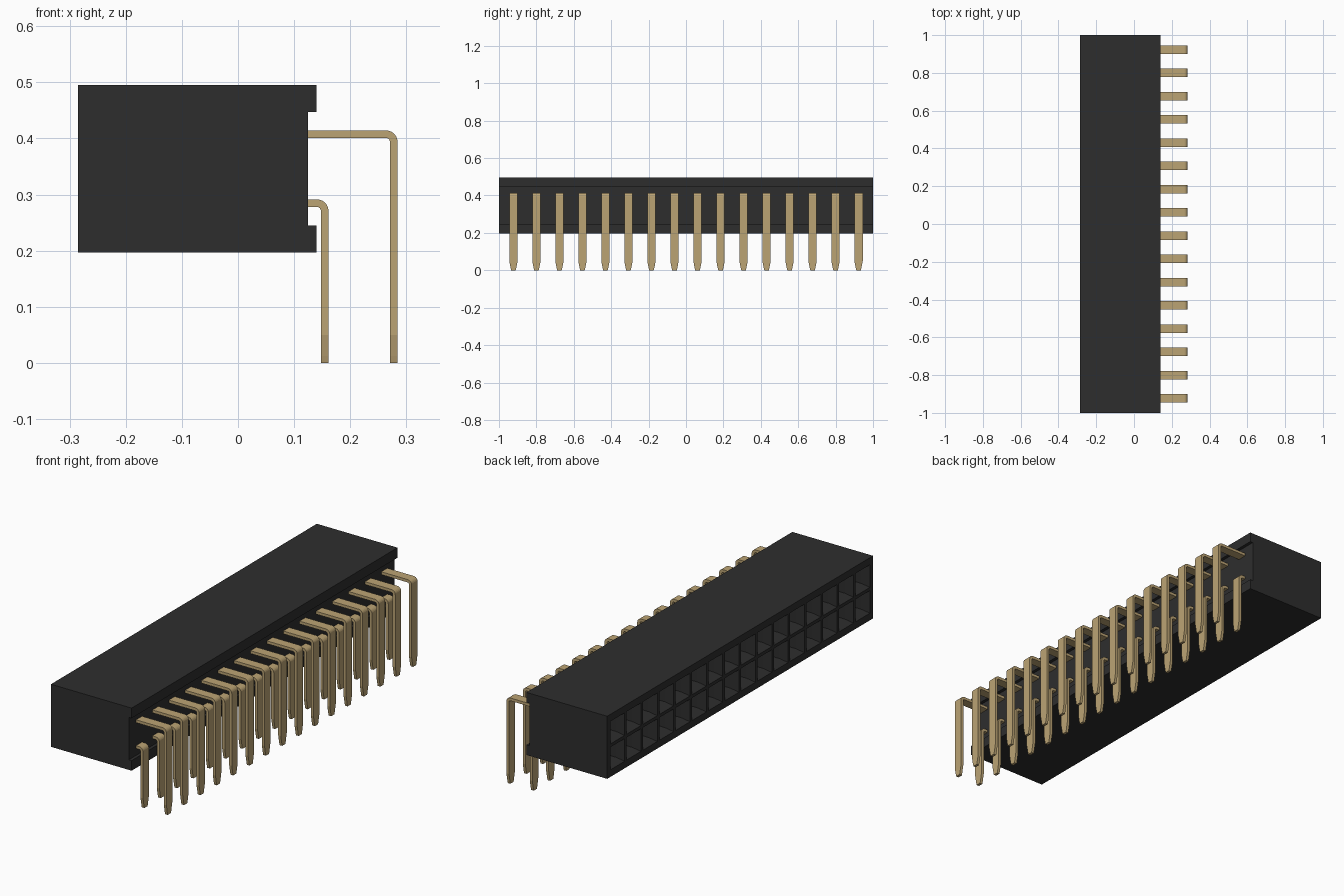
import bpy, bmesh, math
from mathutils import Vector

cube = bpy.data.objects.get("Cube")
if cube:
    bpy.data.objects.remove(cube, do_unlink=True)

PITCH, COLS = 0.123, 16
MID_Z = 0.346
FACE_X = -0.285


def material(name, rgb):
    m = bpy.data.materials.new(name)
    m.use_nodes = True
    m.diffuse_color = (*rgb, 1)
    m.node_tree.nodes["Principled BSDF"].inputs["Base Color"].default_value = (*rgb, 1)
    return m


black = material("black plastic", (0.027, 0.027, 0.027))
gold = material("gold metal", (0.5, 0.37, 0.175))


def finish(bm, name, mat):
    bmesh.ops.recalc_face_normals(bm, faces=bm.faces)
    me = bpy.data.meshes.new(name)
    bm.to_mesh(me)
    bm.free()
    me.materials.append(mat)
    return me


def place(me, name, loc=(0, 0, 0)):
    ob = bpy.data.objects.new(name, me)
    ob.location = loc
    bpy.context.collection.objects.link(ob)
    return ob


# Housing: side profile with a recessed rear face, extruded along y
profile = [(FACE_X, 0.197), (0.14, 0.197), (0.14, 0.245), (0.125, 0.245),
           (0.125, 0.447), (0.14, 0.447), (0.14, 0.495), (FACE_X, 0.495)]
bm = bmesh.new()
cap = bm.faces.new([bm.verts.new((x, -1, z)) for x, z in profile])
ext = bmesh.ops.extrude_face_region(bm, geom=[cap])
bmesh.ops.translate(bm, vec=(0, 2, 0),
                    verts=[v for v in ext["geom"] if isinstance(v, bmesh.types.BMVert)])
bmesh.ops.recalc_face_normals(bm, faces=bm.faces)


def socket_faces():
    return [f for f in bm.faces if f.normal.x < -0.9 and f.calc_center_median().x < FACE_X + 0.001]


def cut(co, no):
    faces = socket_faces()
    geom = set(faces)
    for f in faces:
        geom.update(f.edges, f.verts)
    bmesh.ops.bisect_plane(bm, geom=list(geom), plane_co=co, plane_no=no, dist=1e-5)


# Divide the mating face into one cell per socket
for k in (-1, 0, 1):
    cut((0, 0, MID_Z + k * PITCH), (0, 0, 1))
for i in range(COLS + 1):
    cut((0, (i - COLS / 2) * PITCH, 0), (0, 1, 0))
cells = [f for f in socket_faces()
         if abs(f.calc_center_median().y) < PITCH * COLS / 2
         and abs(f.calc_center_median().z - MID_Z) < PITCH]

# Sink every cell: rim, funnel, then deep hole
bmesh.ops.inset_individual(bm, faces=cells, thickness=0.011)
bmesh.ops.inset_individual(bm, faces=cells, thickness=0.022, depth=-0.035)
bmesh.ops.inset_individual(bm, faces=cells, thickness=0.0005, depth=-0.2)
place(finish(bm, "housing", black), "housing")


# Bent flat pin: centre line offset to both sides, then tapered tip
def pin_mesh(name, drop_x, top_z):
    half, width, tip = 0.0068, 0.0225, 0.012
    r = 0.0135
    path = [(Vector((-0.04, top_z)), Vector((0, 1)))]
    for k in range(7):
        a = math.pi / 2 * (1 - k / 6)
        n = Vector((math.cos(a), math.sin(a)))
        path.append((Vector((drop_x - r, top_z - r)) + n * r, n))
    path += [(Vector((drop_x, z)), Vector((1, 0))) for z in (0.05, 0.012, 0)]
    widths = [width] * (len(path) - 2) + [tip + 0.003, tip]
    bm = bmesh.new()
    rings = []
    for (p, n), w in zip(path, widths):
        a, b = p + n * half, p - n * half
        rings.append([bm.verts.new((q.x, y, q.y))
                      for q, y in ((a, -w), (a, w), (b, w), (b, -w))])
    for r0, r1 in zip(rings, rings[1:]):
        for j in range(4):
            bm.faces.new((r0[j], r0[(j + 1) % 4], r1[(j + 1) % 4], r1[j]))
    bm.faces.new(rings[0])
    bm.faces.new(rings[-1])
    return finish(bm, name, gold)


# Spring contact: two thin leaves inside a socket
def contact_mesh():
    bm = bmesh.new()
    for s in (-1, 1):
        made = bmesh.ops.create_cube(bm, size=1)["verts"]
        bmesh.ops.scale(bm, vec=(0.16, 0.03, 0.006), verts=made)
        bmesh.ops.translate(bm, vec=(FACE_X + 0.13, 0, s * 0.019), verts=made)
    return finish(bm, "contact", gold)


contact = contact_mesh()
rows = [("lower", 0.1545, MID_Z - PITCH / 2), ("upper", 0.2775, MID_Z + PITCH / 2)]
for row, drop_x, z in rows:
    pin = pin_mesh(row + "_pin", drop_x, z)
    for i in range(COLS):
        y = (i - (COLS - 1) / 2) * PITCH
        place(pin, f"{row}_pin_{i + 1}", (0, y, 0))
        place(contact, f"{row}_contact_{i + 1}", (0, y, z))
